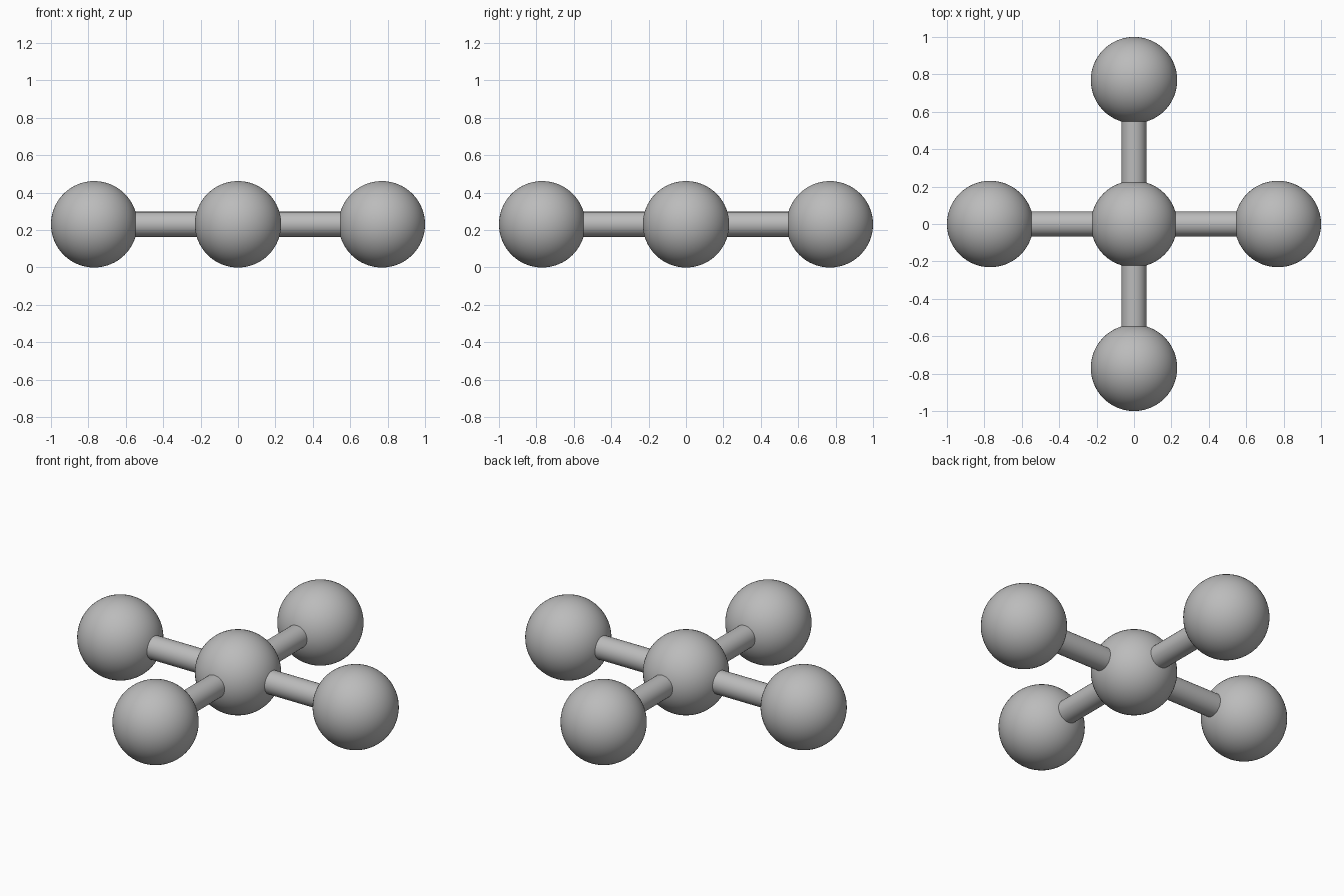
import bpy
from math import cos, sin, pi
from mathutils import Vector

cube = bpy.data.objects.get("Cube")
if cube:
    bpy.data.objects.remove(cube, do_unlink=True)

BALL_RADIUS = 0.231
ROD_RADIUS = 0.067
REACH = 1 - BALL_RADIUS
CENTRE = Vector((0, 0, BALL_RADIUS))

grey = bpy.data.materials.new("plain grey")
grey.use_nodes = True
colour = (0.5, 0.5, 0.5, 1)
grey.diffuse_color = colour
grey.node_tree.nodes["Principled BSDF"].inputs["Base Color"].default_value = colour


def finish(name):
    obj = bpy.context.object
    obj.name = name
    obj.data.materials.append(grey)
    bpy.ops.object.shade_smooth_by_angle()


def ball(name, location):
    bpy.ops.mesh.primitive_uv_sphere_add(
        segments=64, ring_count=32, radius=BALL_RADIUS, location=location)
    finish(name)


def rod(name, direction):
    # Ends are buried inside the two balls it joins
    inner, outer = BALL_RADIUS * 0.8, REACH - BALL_RADIUS * 0.8
    bpy.ops.mesh.primitive_cylinder_add(
        vertices=32, radius=ROD_RADIUS, depth=outer - inner,
        location=CENTRE + direction * (inner + outer) / 2,
        rotation=direction.to_track_quat('Z', 'Y').to_euler())
    finish(name)


# Hub, then four arms each with a rod and an end ball
ball("centre_ball", CENTRE)
for i, side in enumerate(("left", "back", "right", "front")):
    direction = Vector((cos(i * pi / 2), sin(i * pi / 2), 0))
    rod(side + "_rod", direction)
    ball(side + "_ball", CENTRE + direction * REACH)
